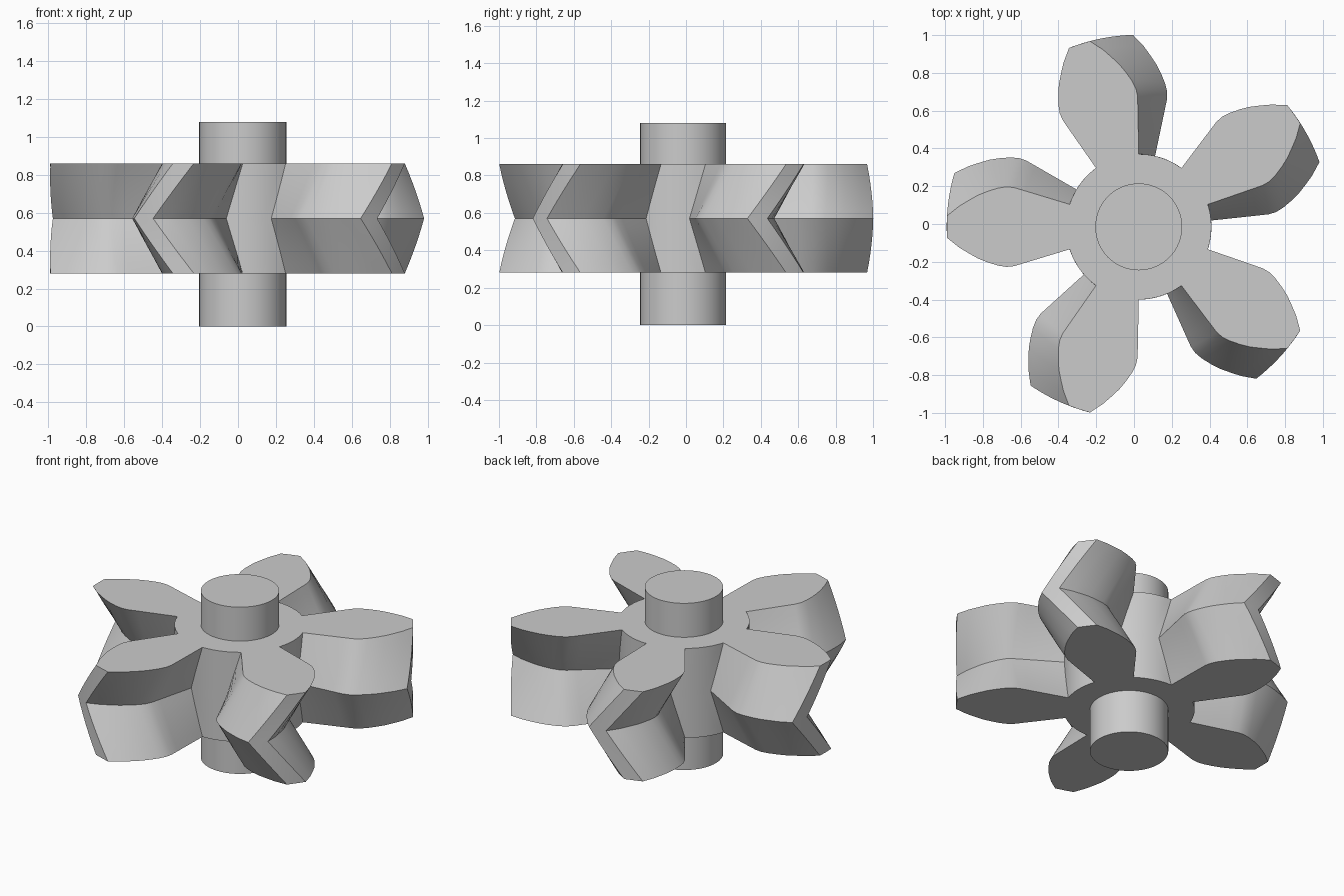
import bpy
import bmesh
from math import radians, sin, cos, atan2, hypot
from mathutils import Matrix

cube = bpy.data.objects.get("Cube")
if cube:
    bpy.data.objects.remove(cube, do_unlink=True)

AXIS_X, AXIS_Y = 0.025, -0.015
TEETH = 5
BOTTOM, TOP = 0.28, 0.86
TWIST = radians(13)
STEPS = 6                      # layers in each half of the herringbone
ROOT = 0.385

grey = bpy.data.materials.new("grey_metal")
grey.use_nodes = True
colour = (0.6, 0.6, 0.6, 1)
grey.diffuse_color = colour
grey.node_tree.nodes["Principled BSDF"].inputs["Base Color"].default_value = colour


def finish(bm, name):
    bmesh.ops.recalc_face_normals(bm, faces=bm.faces)
    mesh = bpy.data.meshes.new(name)
    bm.to_mesh(mesh)
    bm.free()
    mesh.materials.append(grey)
    obj = bpy.data.objects.new(name, mesh)
    bpy.context.collection.objects.link(obj)
    bpy.ops.object.select_all(action='DESELECT')
    obj.select_set(True)
    bpy.context.view_layer.objects.active = obj
    bpy.ops.object.shade_smooth_by_angle(angle=radians(20))
    return obj


# Tooth flank: distance along the tooth and half width, root to tip
flank = [(0.366, 0.119), (0.60, 0.19), (0.66, 0.208), (0.70, 0.212), (0.745, 0.205),
         (0.80, 0.188), (0.85, 0.168), (0.90, 0.14), (0.95, 0.11), (1.015, 0.058)]
flank = [(hypot(u, v), atan2(v, u)) for u, v in flank]
tooth = [(r, -a) for r, a in flank] + [(1.016, 0)] + [(r, a) for r, a in reversed(flank)]
# Root arc reaching to the next tooth
tooth += [(ROOT, radians(18 + 36 * i / 6)) for i in range(1, 6)]

outline = [(r, a + radians(36 + 72 * k)) for k in range(TEETH) for r, a in tooth]

# Double helical gear body
bm = bmesh.new()
rings = []
for i in range(2 * STEPS + 1):
    z = BOTTOM + (TOP - BOTTOM) * i / (2 * STEPS)
    turn = -TWIST * (1 - abs(i - STEPS) / STEPS)
    rings.append([bm.verts.new((AXIS_X + r * cos(a + turn), AXIS_Y + r * sin(a + turn), z))
                  for r, a in outline])
for low, high in zip(rings, rings[1:]):
    for j in range(len(outline)):
        k = (j + 1) % len(outline)
        bm.faces.new((low[j], low[k], high[k], high[j]))
bm.faces.new(list(reversed(rings[0])))
bm.faces.new(rings[-1])
finish(bm, "herringbone_gear")

# Shaft stubs on both faces
for name, z0, z1 in (("lower_shaft", 0, BOTTOM), ("upper_shaft", TOP, 1.08)):
    bm = bmesh.new()
    bmesh.ops.create_cone(bm, cap_ends=True, segments=64, radius1=0.23, radius2=0.23,
                          depth=z1 - z0,
                          matrix=Matrix.Translation((AXIS_X, AXIS_Y, (z0 + z1) / 2)))
    finish(bm, name)
